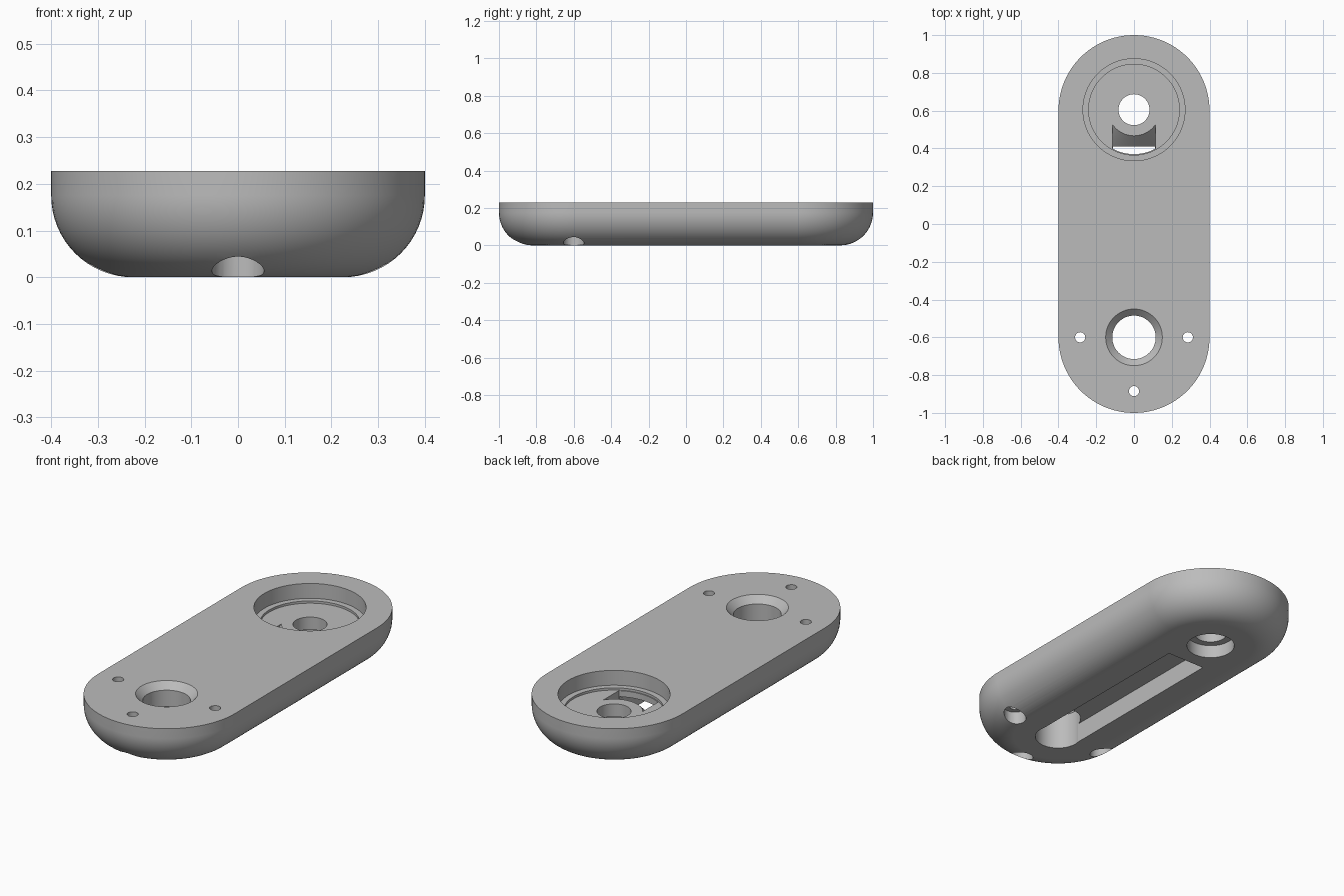
import bpy
import bmesh
from math import sin, cos, pi, radians

cube = bpy.data.objects.get("Cube")
if cube:
    bpy.data.objects.remove(cube, do_unlink=True)

HEIGHT, HALF_WIDTH, END_Y, FILLET = 0.228, 0.4, 0.6, 0.175
SEAT_Y = 0.605

grey = bpy.data.materials.new("plain_grey")
grey.use_nodes = True
grey.diffuse_color = (0.5, 0.5, 0.5, 1)
grey.node_tree.nodes["Principled BSDF"].inputs["Base Color"].default_value = (0.5, 0.5, 0.5, 1)


def finish(name, bm):
    bmesh.ops.recalc_face_normals(bm, faces=bm.faces)
    mesh = bpy.data.meshes.new(name)
    bm.to_mesh(mesh)
    bm.free()
    mesh.materials.append(grey)
    obj = bpy.data.objects.new(name, mesh)
    bpy.context.collection.objects.link(obj)
    return obj


def loft(name, rings):
    """Skin a stack of equal point rings and cap both ends."""
    bm = bmesh.new()
    loops = [[bm.verts.new(p) for p in ring] for ring in rings]
    n = len(loops[0])
    for low, high in zip(loops, loops[1:]):
        for i in range(n):
            j = (i + 1) % n
            bm.faces.new((low[i], low[j], high[j], high[i]))
    bm.faces.new(loops[0])
    bm.faces.new(loops[-1])
    return finish(name, bm)


def turned(name, x, y, profile, sides=64):
    """Round solid from (radius, z) pairs."""
    return loft(name, [[(x + r * cos(2 * pi * i / sides), y + r * sin(2 * pi * i / sides), z)
                        for i in range(sides)] for r, z in profile])


def block(name, x, y0, y1, z0, z1):
    return loft(name, [[(-x, y0, z), (x, y0, z), (x, y1, z), (-x, y1, z)] for z in (z0, z1)])


def stadium(radius, z, steps=48):
    ring = []
    for side, start in ((1, 0), (-1, pi)):
        for i in range(steps + 1):
            a = start + pi * i / steps
            ring.append((radius * cos(a), side * END_Y + radius * sin(a), z))
    return ring


def combine(target, tool, operation="DIFFERENCE"):
    mod = target.modifiers.new("cut", "BOOLEAN")
    mod.operation, mod.solver, mod.object = operation, "EXACT", tool
    bpy.ops.object.select_all(action="DESELECT")
    bpy.context.view_layer.objects.active = target
    target.select_set(True)
    bpy.ops.object.modifier_apply(modifier=mod.name)
    bpy.data.objects.remove(tool, do_unlink=True)


# Body: long rounded plate with a filleted underside
rings = []
for i in range(17):
    a = pi / 2 * i / 16
    rings.append(stadium(HALF_WIDTH - FILLET + FILLET * sin(a), FILLET * (1 - cos(a))))
rings.append(stadium(HALF_WIDTH, HEIGHT))
body = loft("arm_body", rings)

# Stepped round seat with a centre hole and a counterbore underneath
combine(body, turned("seat", 0, SEAT_Y, [(0.24, 0.137), (0.24, 0.149), (0.27, 0.149), (0.27, 0.3)], 96))
combine(body, turned("seat_hole", 0, SEAT_Y,
                     [(0.12, -0.1), (0.12, 0.07), (0.082, 0.07), (0.082, 0.2)]))

# Cable channel along the underside
combine(body, block("channel", 0.112, -END_Y, 0.41, -0.1, 0.105))

# Opening from the seat into the channel, with a conical ramp
opening = block("opening", 0.115, 0.33, 0.56, 0.03, 0.16)
combine(opening, turned("rim", 0, SEAT_Y, [(0.235, 0), (0.235, 0.2)], 96), "INTERSECT")
combine(opening, turned("ramp", 0, SEAT_Y, [(0.275, 0), (0.075, 0.2)], 96))
combine(body, opening)

# Chamfered through hole at the front end
combine(body, turned("front_hole", 0, -END_Y,
                     [(0.115, -0.1), (0.115, HEIGHT - 0.035), (0.15, HEIGHT), (0.15, 0.3)]))

# Three counterbored screw holes
for x, y in ((-0.285, -END_Y), (0.285, -END_Y), (0, -0.885)):
    combine(body, turned("screw_hole", x, y,
                         [(0.056, -0.1), (0.056, 0.07), (0.027, 0.07), (0.027, 0.3)], 32))

# Smooth curved walls, crisp edges
bpy.ops.object.select_all(action="DESELECT")
body.select_set(True)
bpy.context.view_layer.objects.active = body
bpy.ops.object.shade_smooth_by_angle(angle=radians(30))
weighted = body.modifiers.new("weighted_normals", "WEIGHTED_NORMAL")
weighted.keep_sharp = True
